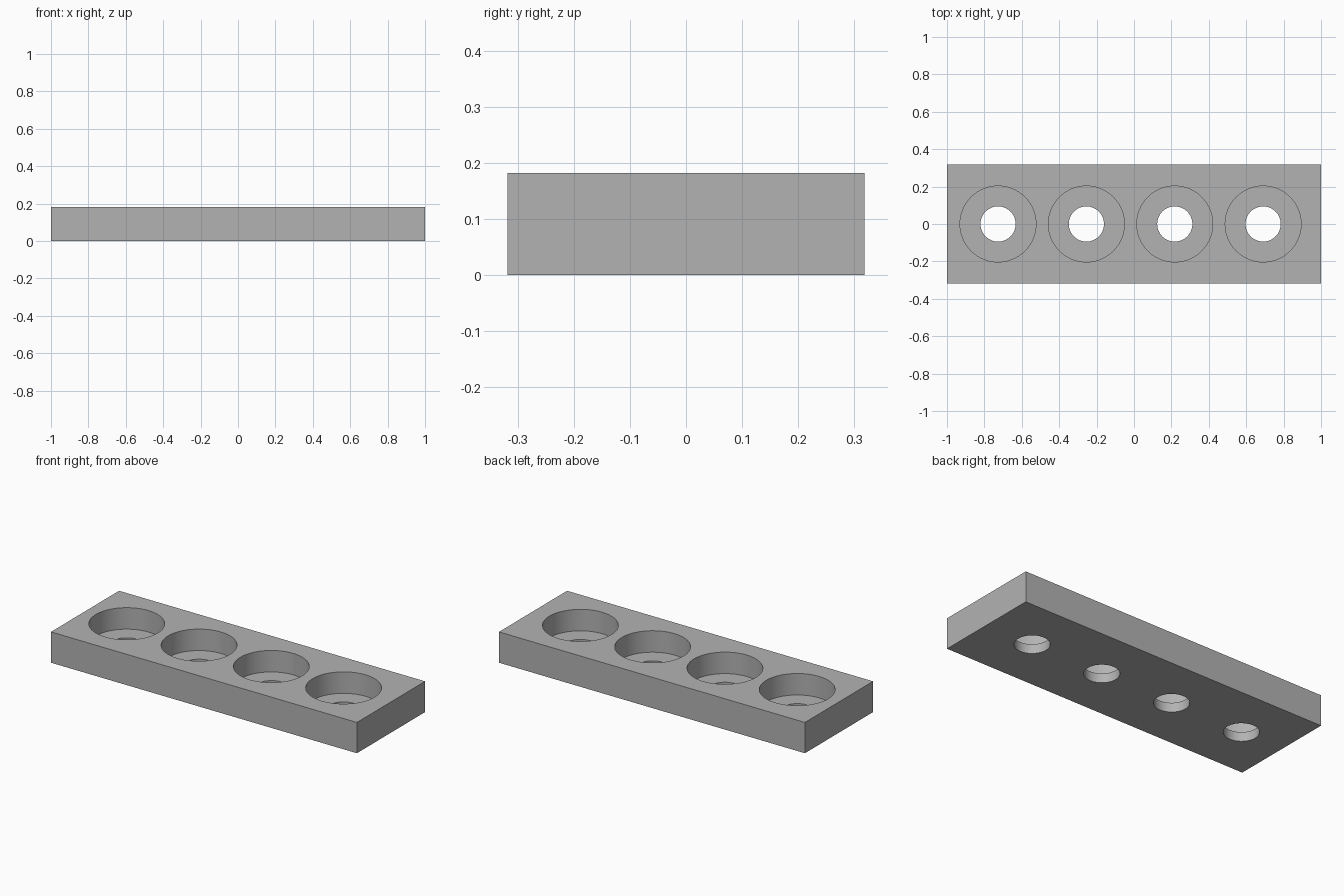
import bpy, bmesh, math
from mathutils import Matrix

cube = bpy.data.objects.get("Cube")
if cube:
    bpy.data.objects.remove(cube, do_unlink=True)

LENGTH, WIDTH, HEIGHT = 2.0, 0.636, 0.182
FLOOR_Z = 0.055                      # height of the pocket floors
POCKET_R, HOLE_R = 0.203, 0.094
FIRST_X, PITCH, COUNT = -0.727, 0.4725, 4
SEGMENTS = 64

grey = bpy.data.materials.new("plain grey")
grey.use_nodes = True
colour = (0.45, 0.45, 0.45, 1)
grey.diffuse_color = colour
grey.node_tree.nodes["Principled BSDF"].inputs["Base Color"].default_value = colour


def make_object(name, bm):
    mesh = bpy.data.meshes.new(name)
    bmesh.ops.recalc_face_normals(bm, faces=bm.faces)
    bm.to_mesh(mesh)
    bm.free()
    mesh.materials.append(grey)
    obj = bpy.data.objects.new(name, mesh)
    bpy.context.collection.objects.link(obj)
    return obj


def stepped_plug(bm, x):
    """Closed solid of revolution: narrow through hole below a wide pocket."""
    profile = [(HOLE_R, -0.1), (HOLE_R, FLOOR_Z), (POCKET_R, FLOOR_Z), (POCKET_R, HEIGHT + 0.1)]
    rings = []
    for r, z in profile:
        ring = bmesh.ops.create_circle(bm, segments=SEGMENTS, radius=r,
                                       matrix=Matrix.Translation((x, 0, z)))
        rings.append(ring["verts"])
    for low, high in zip(rings, rings[1:]):
        for i in range(SEGMENTS):
            j = (i + 1) % SEGMENTS
            bm.faces.new((low[i], low[j], high[j], high[i]))
    bm.faces.new(rings[0])
    bm.faces.new(rings[-1])


# Rectangular block
bm = bmesh.new()
bmesh.ops.create_cube(bm, size=1, matrix=Matrix.Translation((0, 0, HEIGHT / 2))
                      @ Matrix.Diagonal((LENGTH, WIDTH, HEIGHT, 1)))
block = make_object("holder_block", bm)

# Row of stepped pockets
bm = bmesh.new()
for n in range(COUNT):
    stepped_plug(bm, FIRST_X + n * PITCH)
cutter = make_object("pocket_cutter", bm)
cutter.hide_render = True

cut = block.modifiers.new("pockets", "BOOLEAN")
cut.operation = "DIFFERENCE"
cut.solver = "EXACT"
cut.object = cutter

# Bake the cut, then drop the cutter
bpy.ops.object.select_all(action="DESELECT")
block.select_set(True)
bpy.context.view_layer.objects.active = block
bpy.ops.object.modifier_apply(modifier=cut.name)
bpy.data.objects.remove(cutter, do_unlink=True)
bpy.ops.object.shade_smooth_by_angle(angle=math.radians(30))
